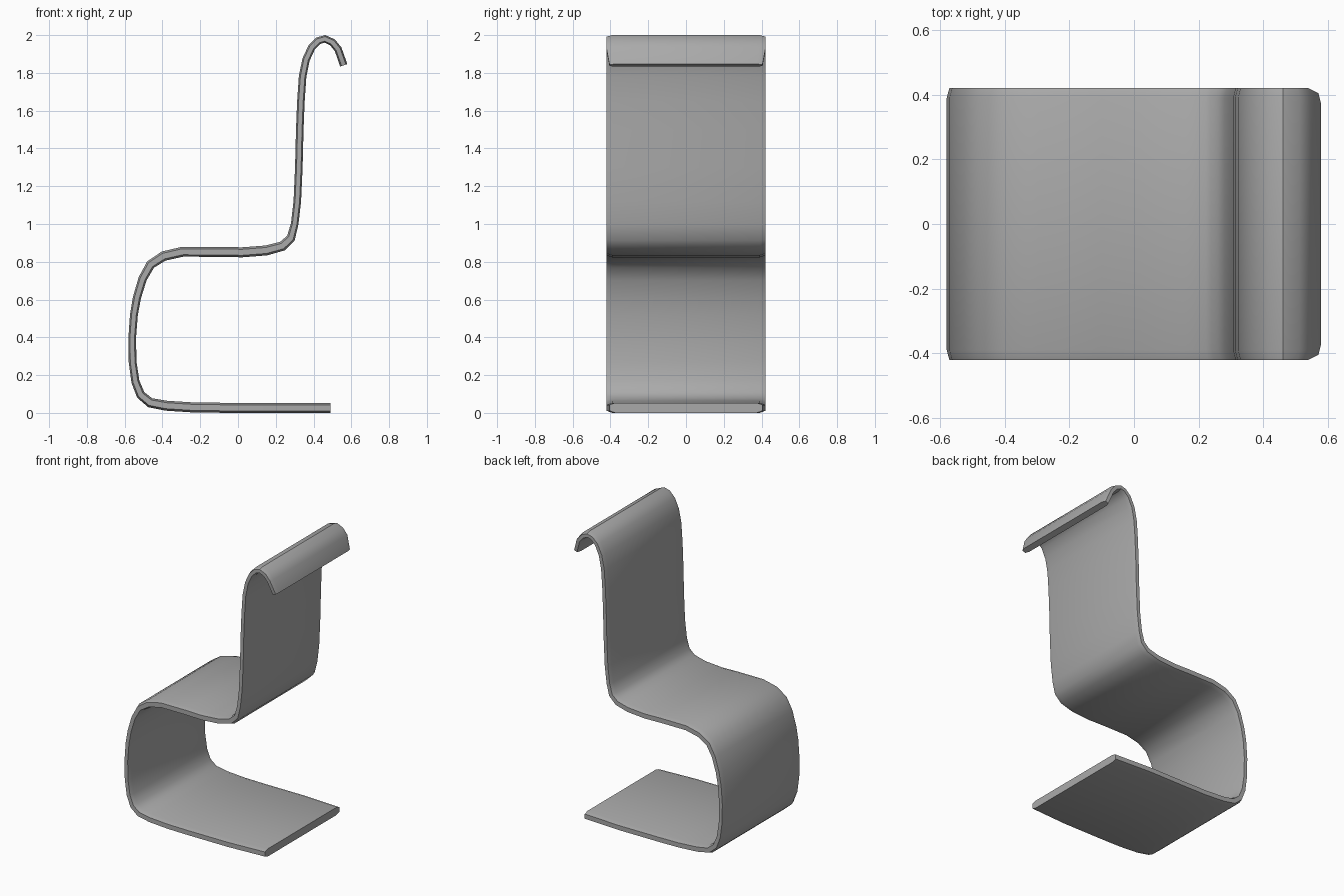
import bpy, bmesh, math
from mathutils import Vector

default = bpy.data.objects.get("Cube")
if default:
    bpy.data.objects.remove(default, do_unlink=True)

# Centre line of the bent sheet (x, z), in order from floor to headrest
base = [(.49, .027), (.22, .027), (-.08, .027), (-.24, .029), (-.38, .038)]
front_bend = [(-.465, .054), (-.515, .095), (-.543, .165), (-.558, .27),
              (-.56, .4), (-.551, .52), (-.535, .61), (-.505, .71), (-.463, .785)]
seat = [(-.394, .83), (-.294, .853), (-.1, .853), (.02, .85), (.15, .86), (.235, .883)]
backrest = [(.28, .925), (.3, 1.0), (.314, 1.12), (.322, 1.3), (.327, 1.5),
            (.333, 1.65), (.342, 1.78), (.36, 1.87)]
headrest = [(.39, 1.935), (.425, 1.97), (.46, 1.98), (.5, 1.962), (.53, 1.925), (.56, 1.84)]
path = [Vector((x, 0, z)) for x, z in base + front_bend + seat + backrest + headrest]

HALF_WIDTH = .421
END_HALF_WIDTH = .405


def section(index):
    """Chamfered cross-section of the sheet at one path point."""
    point = path[index]
    before = path[max(index - 1, 0)]
    after = path[min(index + 1, len(path) - 1)]
    incoming = (point - before).normalized()
    outgoing = (after - point).normalized()
    tangent = (incoming + outgoing).normalized()
    normal = Vector((-tangent.z, 0, tangent.x))
    # The seat and the base are a little thicker than the upright parts
    half = .02
    if point.z < 1:
        half += .0065 * abs(tangent.x)
    is_end = index in (0, len(path) - 1)
    width = END_HALF_WIDTH if is_end else HALF_WIDTH
    inner = width - .03
    rim = half * .6
    outline = [(-inner, half), (inner, half), (width, rim), (width, -rim),
               (inner, -half), (-inner, -half), (-width, -rim), (-width, rim)]
    return [point + normal * offset + Vector((0, y, 0)) for y, offset in outline]


# Skin the cross-sections into one continuous sheet, capped at both ends
bm = bmesh.new()
rings = [[bm.verts.new(co) for co in section(i)] for i in range(len(path))]
for ring, following in zip(rings, rings[1:]):
    for j in range(len(ring)):
        k = (j + 1) % len(ring)
        bm.faces.new((ring[j], ring[k], following[k], following[j]))
bm.faces.new(rings[0])
bm.faces.new(rings[-1])
bmesh.ops.recalc_face_normals(bm, faces=bm.faces)
mesh = bpy.data.meshes.new("chair_sheet")
bm.to_mesh(mesh)
bm.free()

chair = bpy.data.objects.new("chair_sheet", mesh)
bpy.context.collection.objects.link(chair)

# Plain grey finish
grey = bpy.data.materials.new("plain grey")
grey.use_nodes = True
colour = (.4, .4, .4, 1)
grey.diffuse_color = colour
grey.node_tree.nodes["Principled BSDF"].inputs["Base Color"].default_value = colour
mesh.materials.append(grey)

# Smooth bends with crisp rims
bpy.ops.object.select_all(action="DESELECT")
chair.select_set(True)
bpy.context.view_layer.objects.active = chair
bpy.ops.object.shade_smooth_by_angle(angle=math.radians(35))
